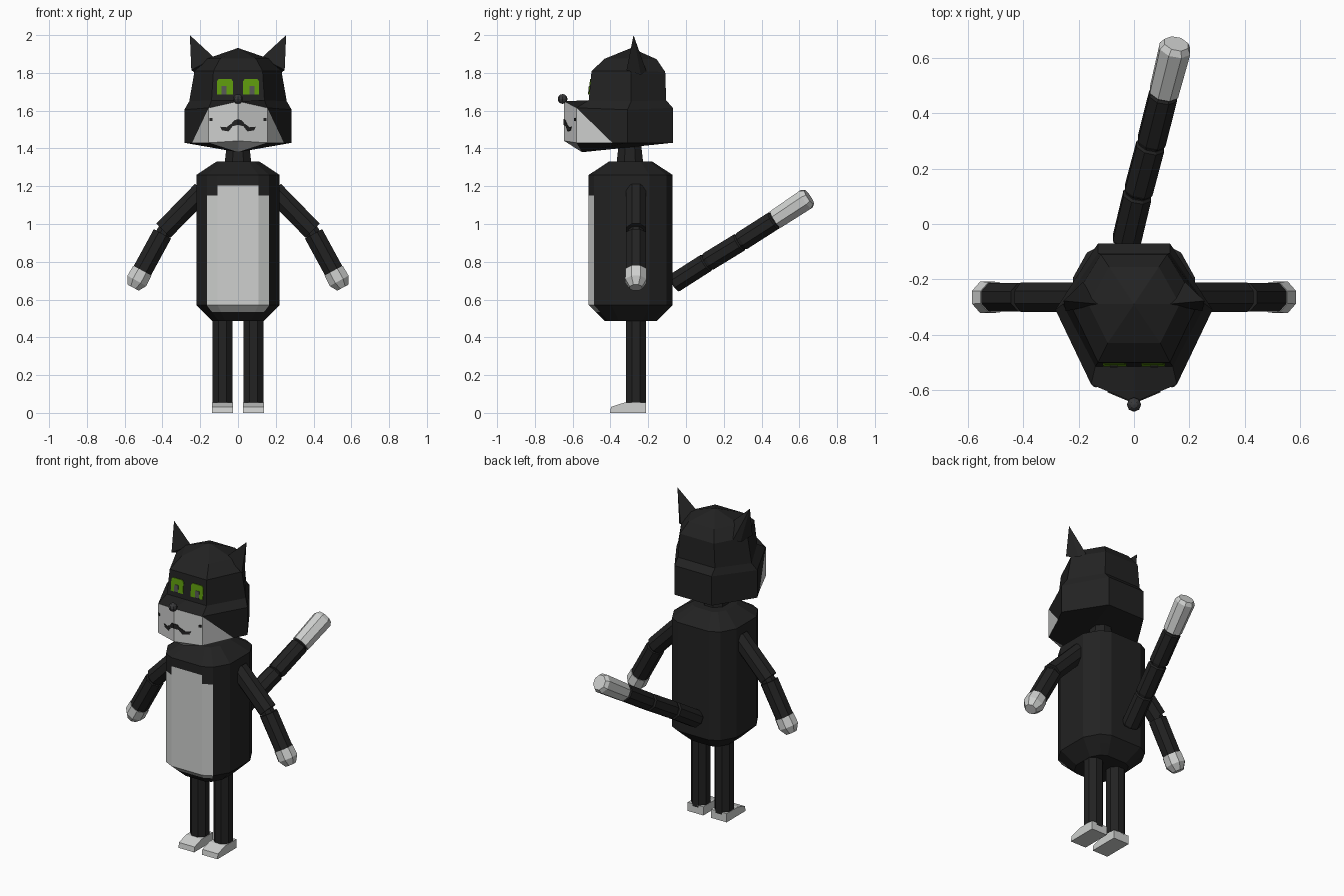
import bpy, bmesh, math
from mathutils import Vector

if "Cube" in bpy.data.objects:
    bpy.data.objects.remove(bpy.data.objects["Cube"])


def material(name, rgb):
    m = bpy.data.materials.new(name)
    m.diffuse_color = (*rgb, 1)
    m.use_nodes = True
    m.node_tree.nodes["Principled BSDF"].inputs["Base Color"].default_value = m.diffuse_color
    return m


BLACK = material("black fur", (0.016, 0.016, 0.016))
WHITE = material("white fur", (0.62, 0.63, 0.62))
GREEN = material("eye green", (0.11, 0.32, 0.004))
GREY = material("pupil grey", (0.09, 0.09, 0.09))
NOSE = material("nose grey", (0.04, 0.04, 0.042))


def finish(name, bm, mats, rule=None):
    bmesh.ops.remove_doubles(bm, verts=bm.verts[:], dist=1e-5)
    bmesh.ops.recalc_face_normals(bm, faces=bm.faces[:])
    if rule:
        for f in bm.faces:
            f.material_index = int(rule(f.calc_center_median()))
    me = bpy.data.meshes.new(name)
    bm.to_mesh(me)
    bm.free()
    for m in mats:
        me.materials.append(m)
    ob = bpy.data.objects.new(name, me)
    bpy.context.collection.objects.link(ob)
    return ob


def loft(name, rings, mats, rule=None):
    """Skin closed rings; a ring collapsed to one point becomes a tip."""
    bm = bmesh.new()
    vs = [[bm.verts.new(p) for p in r] for r in rings]
    n = len(rings[0])
    for a, b in zip(vs, vs[1:]):
        for i in range(n):
            j = (i + 1) % n
            bm.faces.new((a[i], a[j], b[j], b[i]))
    for r in (vs[0], vs[-1]):
        if (r[0].co - r[n // 2].co).length > 1e-4:
            bm.faces.new(r)
    return finish(name, bm, mats, rule)


def tube(name, p0, p1, profile, mat, sides=8):
    """Faceted limb from p0 to p1; profile holds (fraction, radius)."""
    p0, p1 = Vector(p0), Vector(p1)
    d = (p1 - p0).normalized()
    ref = Vector((0, 1, 0)) if abs(d.y) < 0.5 else Vector((1, 0, 0))
    u = (ref - d * ref.dot(d)).normalized()
    v = d.cross(u)
    k = 1 / math.cos(math.pi / sides)
    rings = []
    for t, r in profile:
        c = p0.lerp(p1, t)
        angs = [(i + 0.5) * math.tau / sides for i in range(sides)]
        rings.append([c + (u * math.cos(a) + v * math.sin(a)) * r * k for a in angs])
    return loft(name, rings, [mat])


def plate(name, pts, depth, mat):
    """Thin painted plate lying on a front surface y = depth(x, z)."""
    rings = [[(x, depth(x, z) + o, z) for x, z in pts] for o in (-0.004, 0.003)]
    return loft(name, rings, [mat])


def mirrored(half):
    """Half outline from front to back, completed on the other side."""
    return half + [(-p[0], *p[1:]) for p in reversed(half) if abs(p[0]) > 1e-6]


# Torso with white belly
outline = mirrored([(0.108, -0.222), (0.165, -0.193), (0.22, -0.1),
                    (0.22, 0.1), (0.17, 0.19), (0.108, 0.222)])
levels = [(0.487, 0.62), (0.535, 0.84), (0.57, 1), (1.15, 1), (1.205, 1), (1.26, 1), (1.33, 0.52)]


def belly(c):
    if c.y > -0.44 or not 0.54 < c.z < 1.205:
        return False
    return abs(c.x) < (0.1 if c.z > 1.15 else 0.15)


loft("torso", [[(x * s, y * s - 0.293, z) for x, y in outline] for z, s in levels],
     [BLACK, WHITE], belly)
tube("neck", (0, -0.297, 1.31), (0, -0.297, 1.46), [(0, 0.072), (1, 0.055)], BLACK)


# Head: centre front, snout corner, cheek split, side, back
def head_ring(*pts):
    return mirrored(list(pts))


def tip(p):
    return [p] * 9


corner, brow, crown, temple = (0.155, -0.58, 1.615), (0.14, -0.515, 1.655), (0.095, -0.43, 1.875), (0.13, -0.5, 1.81)


def full(front, a, split, side, back):
    half = [a, split, side, back]
    return [front] + half + [(-x, y, z) for x, y, z in reversed(half)]


head_rings = [
    tip((0, -0.55, 1.38)),
    full((0, -0.645, 1.44), (0.155, -0.58, 1.43), (0.243, -0.39, 1.43), (0.284, -0.31, 1.43), (0.13, -0.07, 1.43)),
    full((0, -0.645, 1.65), corner, corner, (0.284, -0.31, 1.605), (0.13, -0.07, 1.615)),
    full((0, -0.515, 1.655), brow, brow, (0.258, -0.29, 1.65), (0.13, -0.105, 1.655)),
    full((0, -0.5, 1.81), temple, temple, (0.23, -0.29, 1.81), (0.12, -0.11, 1.805)),
    full((0, -0.43, 1.875), crown, crown, (0.165, -0.29, 1.875), (0.09, -0.155, 1.872)),
    tip((0, -0.29, 1.932)),
]
loft("head", head_rings, [BLACK, WHITE],
     lambda c: (c.y < -0.51 and 1.43 < c.z < 1.6) or (c.y < -0.57 and c.z < 1.43))


# Nose
bm = bmesh.new()
bmesh.ops.create_uvsphere(bm, u_segments=8, v_segments=6, radius=0.026)
bmesh.ops.translate(bm, verts=bm.verts[:], vec=(0, -0.653, 1.662))
finish("nose", bm, [NOSE])


def forehead(x, z):
    return -0.515 + (z - 1.655) / 0.155 * 0.015


def muzzle(x, z):
    return -0.645 + abs(x) * 0.065 / 0.155


for side, s in (("left", -1), ("right", 1)):
    # Face details
    plate(side + "_eye", [(s * x, z) for x, z in
          [(0.027, 1.685), (0.112, 1.685), (0.112, 1.755), (0.103, 1.768), (0.036, 1.768), (0.027, 1.755)]],
          forehead, GREEN)
    plate(side + "_pupil", [(s * x, z) for x, z in
          [(0.06, 1.685), (0.087, 1.685), (0.087, 1.73), (0.06, 1.73)]],
          lambda x, z: forehead(x, z) - 0.003, GREY)
    plate(side + "_mouth", [(s * x, z) for x, z in
          [(0, 1.555), (0.018, 1.55), (0.036, 1.53), (0.062, 1.512), (0.095, 1.515),
           (0.085, 1.496), (0.05, 1.49), (0.028, 1.518), (0, 1.525)]], muzzle, BLACK)
    plate(side + "_whisker_spot", [(s * x, z) for x, z in
          [(0.136, 1.545), (0.15, 1.545), (0.15, 1.56), (0.136, 1.56)]], muzzle, BLACK)

    # Ear
    base = [(s * 0.125, -0.29, 1.88), (s * 0.247, -0.315, 1.815),
            (s * 0.215, -0.24, 1.79), (s * 0.185, -0.21, 1.81)]
    loft(side + "_ear", [base, [(s * 0.255, -0.278, 2.0)] * 4], [BLACK])

    # Arm
    y = -0.265
    tube(side + "_upper_arm", (s * 0.19, y, 1.175), (s * 0.395, y, 0.965), [(0, 0.053), (1, 0.053)], BLACK)
    tube(side + "_elbow", (s * 0.37, y, 0.99), (s * 0.42, y, 0.91), [(0, 0.04), (1, 0.04)], BLACK)
    tube(side + "_forearm", (s * 0.4, y, 0.948), (s * 0.508, y, 0.75), [(0, 0.052), (1, 0.052)], BLACK)
    tube(side + "_hand", (s * 0.506, y, 0.753), (s * 0.555, y, 0.663),
         [(0, 0.055), (0.6, 0.057), (1, 0.033)], WHITE)

    # Leg and foot
    tube(side + "_leg", (s * 0.082, y, 0.04), (s * 0.082, y, 0.53), [(0, 0.053), (1, 0.053)], BLACK)
    foot = [(-0.402, 0), (-0.397, 0.032), (-0.325, 0.055), (-0.212, 0.055), (-0.212, 0)]
    loft(side + "_foot", [[(s * x, fy, fz) for fy, fz in foot] for x in (0.027, 0.137)], [WHITE])

# Tail: jointed segments with a white tip
joints = [(-0.028, -0.065, 0.685), (0.015, 0.115, 0.8), (0.062, 0.292, 0.908), (0.108, 0.475, 1.025)]
tube("tail_core", joints[0], joints[-1], [(0.05, 0.042), (1, 0.042)], BLACK)
for i in range(3):
    tube("tail_segment_%d" % (i + 1), joints[i], joints[i + 1],
         [(0, 0.047), (0.05, 0.051), (0.93, 0.051), (0.97, 0.044)], BLACK)
tube("tail_tip", joints[-1], (0.153, 0.652, 1.142), [(0, 0.052), (0.9, 0.056), (1, 0.043)], WHITE)
